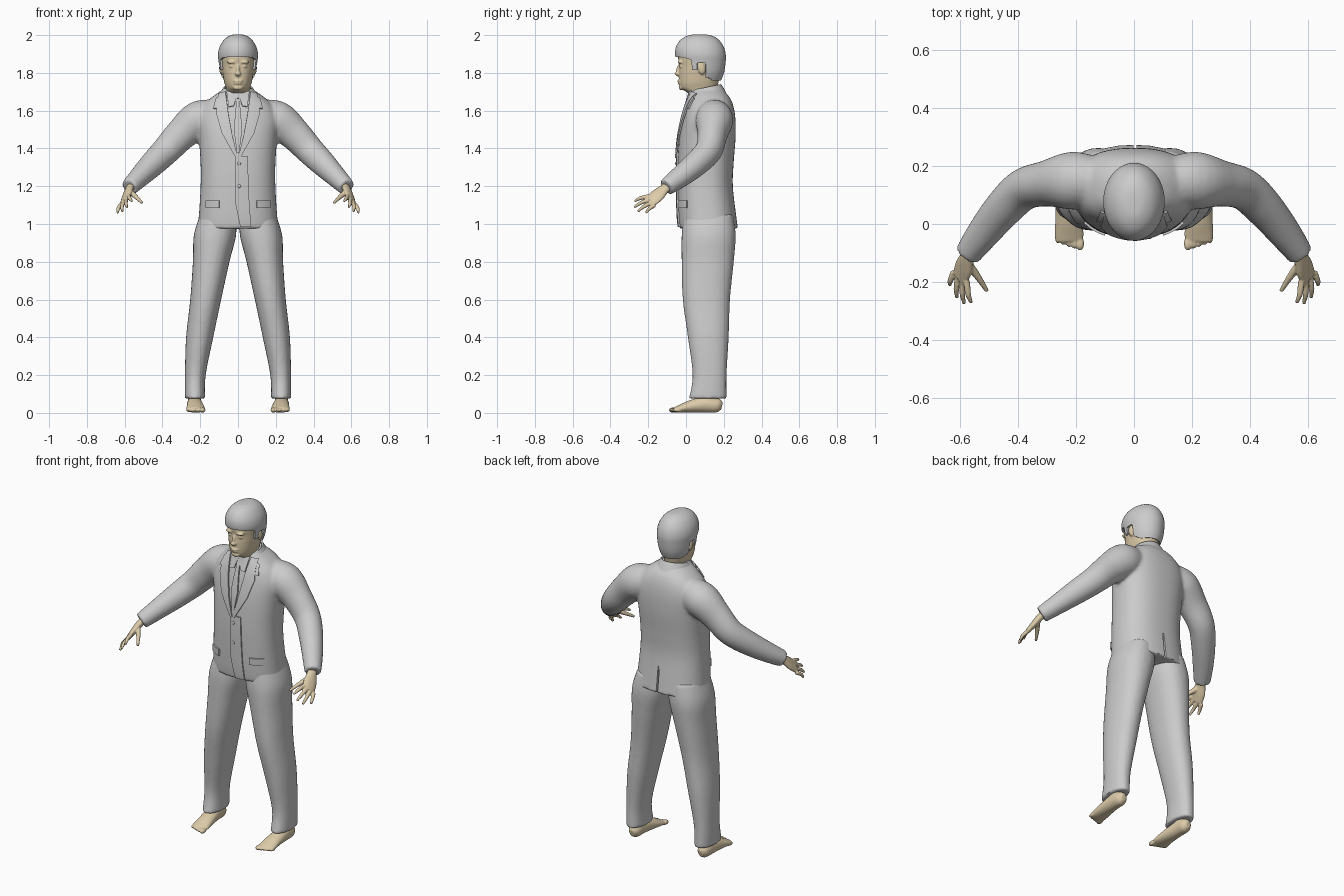
import bpy, bmesh, math
from mathutils import Vector, Matrix

cube = bpy.data.objects.get("Cube")
if cube:
    bpy.data.objects.remove(cube, do_unlink=True)


def material(name, colour):
    m = bpy.data.materials.new(name)
    m.use_nodes = True
    m.diffuse_color = (*colour, 1)
    m.node_tree.nodes["Principled BSDF"].inputs["Base Color"].default_value = (*colour, 1)
    return m


GREY = material("light grey cloth", (0.6, 0.6, 0.6))
SKIN = material("tan skin", (0.72, 0.6, 0.4))


def smooth_rows(rows, steps):
    """Spline through rows of (x, y, z, a, b)."""
    out = []
    for i in range(len(rows) - 1):
        p0, p1 = rows[max(i - 1, 0)], rows[i]
        p2, p3 = rows[i + 1], rows[min(i + 2, len(rows) - 1)]
        for k in range(steps):
            t = k / steps
            out.append([b + 0.5 * t * (c - a + t * (2 * a - 5 * b + 4 * c - d + t * (3 * (b - c) + d - a)))
                        for a, b, c, d in zip(p0, p1, p2, p3)])
    return out + [list(rows[-1])]


def loft(bm, rows, across=None, power=2.0, segs=32, steps=5, side=1):
    """Closed skin over elliptical rings; level rings unless across is given."""
    rows = smooth_rows(rows, steps)
    rings = []
    for i, (x, y, z, a, b) in enumerate(rows):
        u, v = Vector((1, 0, 0)), Vector((0, 1, 0))
        if across:
            t = (Vector(rows[min(i + 1, len(rows) - 1)][:3]) - Vector(rows[max(i - 1, 0)][:3])).normalized()
            u = Vector(across)
            u = (u - t * u.dot(t)).normalized()
            v = t.cross(u)
        ring = []
        for k in range(segs):
            c, s = math.cos(math.tau * k / segs), math.sin(math.tau * k / segs)
            p = Vector((x, y, z)) + u * math.copysign(abs(c) ** (2 / power), c) * max(a, 0.002)
            p += v * math.copysign(abs(s) ** (2 / power), s) * max(b, 0.002)
            ring.append(bm.verts.new((p.x * side, p.y, p.z)))
        rings.append(ring)
    faces = [bm.faces.new(rings[0]), bm.faces.new(rings[-1])]
    for r, q in zip(rings, rings[1:]):
        faces += [bm.faces.new((r[k - 1], r[k], q[k], q[k - 1])) for k in range(segs)]
    bmesh.ops.recalc_face_normals(bm, faces=faces)


def blob(bm, centre, radii, tilt=0):
    m = Matrix.Translation(centre) @ Matrix.Rotation(tilt, 4, 'X') @ Matrix.Diagonal((*radii, 1))
    bmesh.ops.create_uvsphere(bm, u_segments=20, v_segments=12, radius=1, matrix=m)


def finish(name, bm, mat, voxel=0, relax=0, cutter=None, thick=0):
    """Turn a bmesh into a smooth object, fusing its pieces when voxel is set."""
    me = bpy.data.meshes.new(name)
    bm.to_mesh(me)
    bm.free()
    me.materials.append(mat)
    ob = bpy.data.objects.new(name, me)
    bpy.context.collection.objects.link(ob)
    if voxel:
        mod = ob.modifiers.new("fuse", 'REMESH')
        mod.mode, mod.voxel_size = 'VOXEL', voxel
    if relax:
        mod = ob.modifiers.new("relax", 'SMOOTH')
        mod.factor, mod.iterations = 0.5, relax
    if cutter:
        mod = ob.modifiers.new("vent", 'BOOLEAN')
        mod.operation, mod.object = 'DIFFERENCE', cutter
    if thick:
        mod = ob.modifiers.new("thickness", 'SOLIDIFY')
        mod.thickness, mod.offset = thick, 0
    bpy.ops.object.select_all(action='DESELECT')
    ob.select_set(True)
    bpy.context.view_layer.objects.active = ob
    bpy.ops.object.convert(target='MESH')
    bpy.ops.object.shade_smooth_by_angle(angle=math.radians(50))
    return ob


def body(z, w, front, back):
    return (0, (front + back) / 2, z, w, (back - front) / 2)


# Jacket: trunk and sleeves fused, with a vent cut in the back hem
bm = bmesh.new()
bmesh.ops.create_cube(bm, size=1, matrix=Matrix.Translation((0.004, 0.28, 1.03)) @ Matrix.Diagonal((0.01, 0.06, 0.2, 1)))
vent = finish("vent_cutter", bm, GREY)
vent.hide_render = True

bm = bmesh.new()
loft(bm, [body(0.975, 0.215, -0.035, 0.275), body(1.05, 0.207, -0.042, 0.265),
          body(1.2, 0.198, -0.046, 0.248), body(1.32, 0.198, -0.045, 0.252),
          body(1.45, 0.207, -0.036, 0.262), body(1.55, 0.215, -0.018, 0.262),
          body(1.62, 0.19, 0, 0.252), body(1.67, 0.14, 0.018, 0.232),
          body(1.705, 0.09, 0.026, 0.2), body(1.72, 0.07, 0.03, 0.185)], power=2.4, segs=48)
SLEEVE = [(0.12, 0.15, 1.575, 0.08, 0.085), (0.21, 0.15, 1.55, 0.1, 0.1), (0.3, 0.14, 1.475, 0.08, 0.086),
          (0.38, 0.12, 1.39, 0.072, 0.076), (0.45, 0.055, 1.32, 0.067, 0.068),
          (0.52, -0.03, 1.25, 0.058, 0.056), (0.575, -0.105, 1.195, 0.046, 0.046)]
for s in (1, -1):
    loft(bm, SLEEVE, across=(0, 1, 0.01), side=s)
jacket = finish("jacket", bm, GREY, voxel=0.01, relax=4, cutter=vent)
bpy.data.objects.remove(vent, do_unlink=True)


def plate(name, inner, outer, lift, rows=24, cols=6):
    """Thin cloth panel between two front edges of (x, z), laid on the jacket."""
    def along(edge, t):
        f = t * (len(edge) - 1)
        i = min(int(f), len(edge) - 2)
        return Vector(edge[i]).lerp(Vector(edge[i + 1]), f - i)
    bm = bmesh.new()
    grid = []
    for r in range(rows + 1):
        a, b = along(inner, r / rows), along(outer, r / rows)
        line = []
        for c in range(cols + 1):
            p = a.lerp(b, c / cols)
            hit, loc, _, _ = jacket.ray_cast((p.x, -1, p.y), (0, 1, 0))
            line.append(bm.verts.new((p.x, (loc.y if hit else 0.05) - lift, p.y)))
        grid.append(line)
    for p, q in zip(grid, grid[1:]):
        for c in range(cols):
            bm.faces.new((p[c], p[c + 1], q[c + 1], q[c]))
    return finish(name, bm, GREY, thick=0.009)


# Lapels, shirt collar points, pocket flaps
for s, label in ((1, "left"), (-1, "right")):
    def flip(edge):
        return [(x * s, z) for x, z in edge]
    plate(label + "_lapel", flip([(0.066, 1.7), (0.05, 1.58), (0.028, 1.46), (0, 1.35)]),
          flip([(0.1, 1.69), (0.115, 1.585), (0.085, 1.48), (0.012, 1.35)]), 0.01)
    plate(label + "_lapel_notch", flip([(0.07, 1.69), (0.075, 1.62)]),
          flip([(0.115, 1.665), (0.13, 1.61)]), 0.006, rows=6)
    plate(label + "_collar_point", flip([(0.004, 1.685), (0.022, 1.625)]),
          flip([(0.06, 1.705), (0.05, 1.62)]), 0.008, rows=6)
    plate(label + "_pocket_flap", flip([(0.1, 1.125), (0.1, 1.085)]),
          flip([(0.17, 1.125), (0.17, 1.085)]), 0.004, rows=4)
plate("tie", [(-0.014, 1.67), (-0.01, 1.635), (-0.022, 1.5), (-0.004, 1.36)],
      [(0.014, 1.67), (0.01, 1.635), (0.022, 1.5), (0.004, 1.36)], 0.005)
plate("front_overlap", [(-0.012, 1.36), (-0.012, 1.1), (0.012, 0.985)],
      [(0.05, 1.36), (0.06, 1.1), (0.07, 0.985)], 0.004)

# Buttons
for n, z in enumerate((1.32, 1.2)):
    bm = bmesh.new()
    _, loc, _, _ = jacket.ray_cast((0.006, -1, z), (0, 1, 0))
    blob(bm, loc - Vector((0, 0.009, 0)), (0.009, 0.004, 0.009))
    finish("button_%d" % (n + 1), bm, GREY)

# Collar: tilted band standing round the neck
bm = bmesh.new()
rings = []
for z, w, front, back, drop in ((1.675, 0.1, 0.01, 0.218, 0.01), (1.715, 0.084, 0.016, 0.197, 0.02), (1.738, 0.072, 0.026, 0.182, 0.035)):
    ring = []
    for k in range(40):
        a = math.tau * k / 40
        y = (front + back) / 2 + math.sin(a) * (back - front) / 2
        ring.append(bm.verts.new((w * math.cos(a), y, z - drop * (1 - math.sin(a)) / 2)))
    rings.append(ring)
for p, q in zip(rings, rings[1:]):
    for k in range(40):
        bm.faces.new((p[k - 1], p[k], q[k], q[k - 1]))
finish("collar", bm, GREY, thick=0.009)

# Trousers: two legs fused at the hips
LEG = [(0.228, 0.115, 0.075, 0.053, 0.1), (0.226, 0.125, 0.2, 0.055, 0.09), (0.203, 0.118, 0.4, 0.072, 0.108),
       (0.171, 0.108, 0.6, 0.082, 0.125), (0.142, 0.115, 0.8, 0.097, 0.138),
       (0.122, 0.12, 0.94, 0.112, 0.143), (0.105, 0.12, 1.05, 0.095, 0.13)]
bm = bmesh.new()
for s in (1, -1):
    loft(bm, LEG, power=2.2, side=s)
finish("trousers", bm, GREY, voxel=0.01, relax=3)

# Head, neck and features
bm = bmesh.new()
loft(bm, [body(1.6, 0.066, 0.04, 0.165), body(1.675, 0.062, 0.03, 0.16), body(1.7, 0.062, 0.0, 0.163),
          body(1.72, 0.064, -0.028, 0.166), body(1.75, 0.073, -0.036, 0.172), body(1.8, 0.082, -0.038, 0.186),
          body(1.84, 0.087, -0.036, 0.19), body(1.88, 0.089, -0.042, 0.192), body(1.92, 0.086, -0.035, 0.187),
          body(1.96, 0.066, -0.012, 0.165), body(1.985, 0.03, 0.03, 0.12)], power=2.15)
blob(bm, (0, -0.038, 1.815), (0.01, 0.015, 0.035), -0.25)
blob(bm, (0, -0.044, 1.795), (0.017, 0.016, 0.011))
blob(bm, (0, -0.036, 1.757), (0.026, 0.01, 0.006))
blob(bm, (0, -0.034, 1.745), (0.022, 0.01, 0.007))
blob(bm, (0, -0.024, 1.722), (0.026, 0.014, 0.014))
for s in (1, -1):
    blob(bm, (0.033 * s, -0.03, 1.857), (0.026, 0.014, 0.009))
    blob(bm, (0.033 * s, -0.026, 1.835), (0.014, 0.01, 0.008))
    blob(bm, (0.088 * s, 0.082, 1.825), (0.012, 0.02, 0.034), 0.2)
finish("head", bm, SKIN, voxel=0.005, relax=3)

# Hair: shell over the skull, open at the face and round the ears
bm = bmesh.new()
loft(bm, [body(1.745, 0.066, 0.0, 0.172), body(1.8, 0.088, -0.03, 0.195), body(1.86, 0.097, -0.042, 0.204),
          body(1.9, 0.1, -0.052, 0.204), body(1.94, 0.09, -0.046, 0.192), body(1.975, 0.066, -0.02, 0.165),
          body(1.994, 0.035, 0.02, 0.125), body(1.998, 0.004, 0.06, 0.08)], segs=72, steps=8)


def hairline(y):
    if y < 0.03:
        return 1.885 - 0.25 * max(y + 0.03, 0)
    if y < 0.06:
        return 1.815
    return 1.855 if y < 0.1 else 1.765 + 0.6 * max(0.13 - y, 0)


bare = [f for f in bm.faces if f.calc_center_median().z < hairline(f.calc_center_median().y)]
bmesh.ops.delete(bm, geom=bare, context='FACES')
finish("hair", bm, GREY, relax=2, thick=0.012)

# Hands and feet
SPREAD = (0.5, 0.4, -0.55)
KNUCKLES = Vector((0.578, -0.198, 1.147)), Vector((0.622, -0.165, 1.1))
TIPS = ((0.562, -0.272, 1.12), (0.587, -0.275, 1.088), (0.612, -0.255, 1.066), (0.637, -0.212, 1.058))
for s, label in ((1, "left"), (-1, "right")):
    bm = bmesh.new()
    loft(bm, [(0.56, -0.08, 1.21, 0.026, 0.021), (0.575, -0.115, 1.185, 0.029, 0.02),
              (0.588, -0.15, 1.153, 0.04, 0.018), (0.602, -0.187, 1.12, 0.038, 0.013)], across=SPREAD, side=s)
    for n, tip in enumerate(TIPS):
        base, tip = KNUCKLES[0].lerp(KNUCKLES[1], n / 3), Vector(tip)
        mid = base.lerp(tip, 0.55) + Vector((0.004, -0.004, 0.004))
        loft(bm, [(*base, 0.011, 0.012), (*mid, 0.01, 0.01), (*tip, 0.006, 0.006)], across=SPREAD, segs=12, side=s)
    loft(bm, [(0.575, -0.135, 1.172, 0.017, 0.015), (0.54, -0.182, 1.143, 0.012, 0.012),
              (0.508, -0.232, 1.112, 0.007, 0.007)], across=SPREAD, segs=12, side=s)
    finish(label + "_hand", bm, SKIN, voxel=0.004, relax=2)

    bm = bmesh.new()
    loft(bm, [(0.23, 0.19, 0.035, 0.015, 0.02), (0.23, 0.165, 0.04, 0.034, 0.038), (0.23, 0.1, 0.045, 0.04, 0.043),
              (0.226, 0.02, 0.033, 0.046, 0.032), (0.224, -0.035, 0.021, 0.05, 0.02),
              (0.222, -0.058, 0.017, 0.046, 0.014)], across=(1, 0, 0), side=s)
    loft(bm, [(0.23, 0.125, 0.03, 0.034, 0.045), (0.23, 0.13, 0.14, 0.034, 0.04)], side=s)
    for n in range(5):
        blob(bm, (s * (0.186 + 0.0195 * n), -0.068 + 0.006 * n, 0.015), (0.014 - 0.001 * n, 0.024, 0.014 - 0.001 * n))
    finish(label + "_foot", bm, SKIN, voxel=0.005, relax=2)
